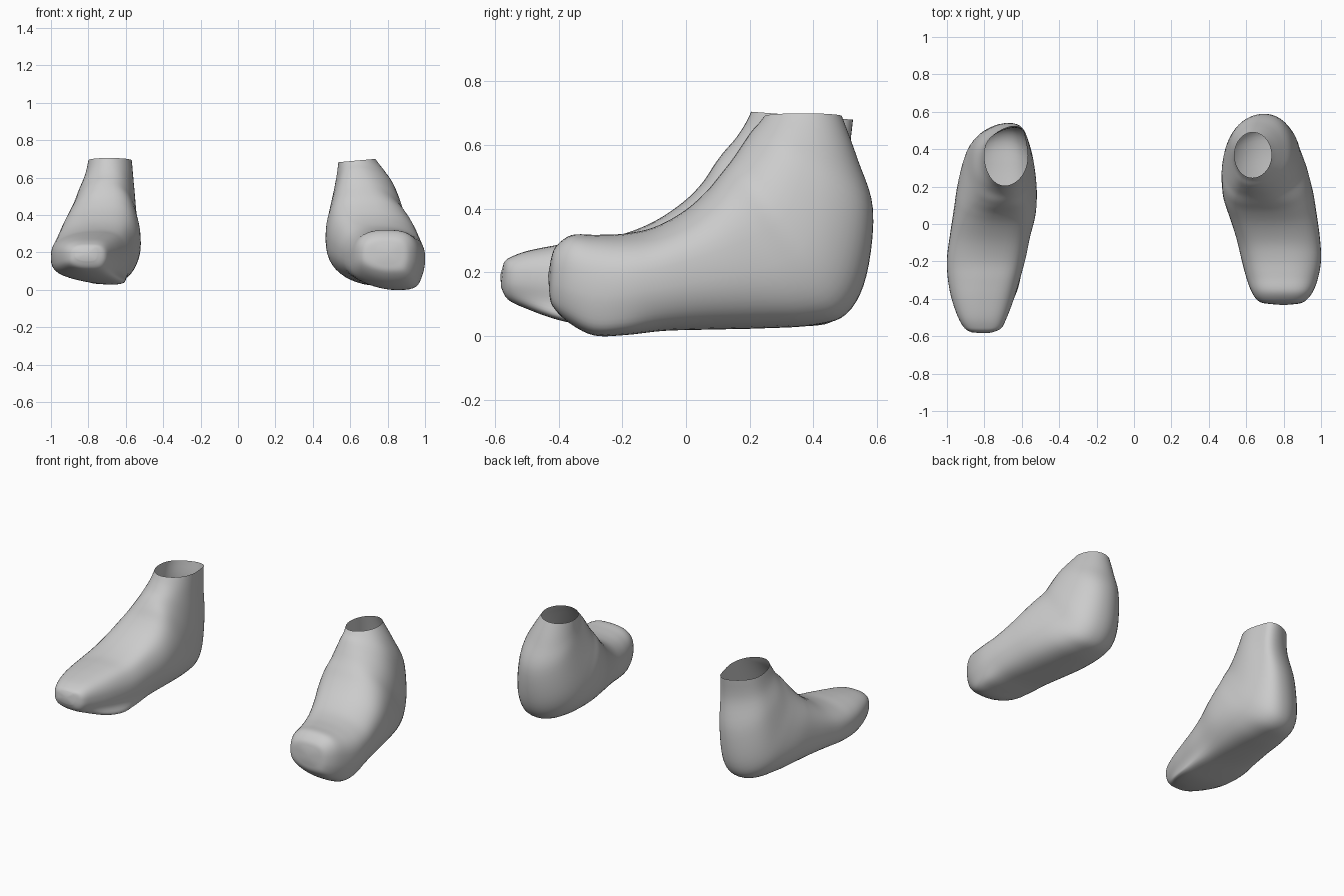
import bpy, bmesh, math
from mathutils import Vector

if "Cube" in bpy.data.objects:
    bpy.data.objects.remove(bpy.data.objects["Cube"])

SIDES = 48   # points around each ring
STEPS = 5    # rings between two sections

grey = bpy.data.materials.new("plain grey")
grey.diffuse_color = (0.6, 0.6, 0.6, 1)
grey.use_nodes = True
grey.node_tree.nodes["Principled BSDF"].inputs["Base Color"].default_value = grey.diffuse_color

# Section: upper y, z | lower y, z | left x, right x | upper x, lower x
RIGHT = [
    (-.425, .24, -.43, .14, .735, .86, .80, .80),
    (-.41, .28, -.42, .095, .67, .91, .80, .82),
    (-.36, .317, -.37, .043, .63, .955, .80, .83),
    (-.28, .318, -.29, .002, .60, .985, .79, .85),
    (-.19, .322, -.19, .003, .575, 1.0, .77, .85),
    (-.10, .342, -.07, .016, .55, .995, .74, .81),
    (-.01, .39, .07, .020, .515, .98, .71, .77),
    (.06, .45, .24, .024, .478, .96, .69, .74),
    (.11, .51, .40, .034, .468, .93, .67, .72),
    (.145, .555, .505, .07, .475, .90, .66, .71),
    (.175, .60, .567, .19, .49, .88, .65, .70),
    (.205, .645, .588, .40, .512, .84, .64, .69),
    (.23, .675, .54, .56, .527, .79, .635, .66),
    (.247, .70, .49, .70, .537, .735, .633, .635),
]
LEFT = [
    (-.572, .232, -.582, .155, -.87, -.755, -.80, -.80),
    (-.555, .246, -.56, .115, -.905, -.71, -.80, -.79),
    (-.50, .267, -.50, .085, -.94, -.68, -.80, -.76),
    (-.40, .287, -.40, .05, -.975, -.642, -.79, -.70),
    (-.30, .303, -.29, .03, -.995, -.61, -.77, -.67),
    (-.20, .32, -.17, .03, -1.0, -.58, -.75, -.68),
    (-.10, .36, -.03, .035, -.985, -.555, -.73, -.70),
    (-.01, .42, .14, .033, -.965, -.525, -.72, -.71),
    (.05, .48, .32, .03, -.945, -.52, -.71, -.71),
    (.09, .54, .46, .045, -.92, -.53, -.70, -.705),
    (.12, .58, .525, .135, -.895, -.54, -.70, -.69),
    (.155, .62, .54, .35, -.86, -.55, -.69, -.665),
    (.185, .665, .515, .54, -.82, -.56, -.69, -.64),
    (.205, .705, .525, .68, -.80, -.568, -.69, -.64),
]


def smooth_sections(rows):
    """Pass a smooth curve through the section values."""
    out = []
    for i in range(len(rows) - 1):
        quad = [rows[max(0, min(len(rows) - 1, i + k))] for k in (-1, 0, 1, 2)]
        for s in range(STEPS):
            t = s / STEPS
            out.append([b + .5 * t * (c - a + t * (2*a - 5*b + 4*c - d + t * (3*(b - c) + d - a)))
                        for a, b, c, d in zip(*quad)])
    return out + [list(rows[-1])]


def ring(row, t, inner, tilt):
    """Rounded cross-section: boxy at the toes, softer at the lower inner corner."""
    uy, uz, ly, lz, x0, x1, ux, lx = row
    mid_x, half = (x0 + x1) / 2, (x1 - x0) / 2
    flat = min(1, 2.5 * (1 - t))
    toe = max(0, 1 - t / .35) * .12
    pts = []
    for k in range(SIDES):
        a = 2 * math.pi * k / SIDES
        c, s = math.cos(a), math.sin(a)
        soft = .2 if s >= 0 else (.06 if c * inner > 0 else .16)
        p = 1 - soft * flat - toe
        c = math.copysign(abs(c) ** p, c)
        s = math.copysign(abs(s) ** p, s)
        lean = ((ux if s > 0 else lx) - mid_x) * s * s
        f = (s + 1) / 2
        pts.append(Vector((mid_x + half * c + lean * (1 - abs(c) ** 4), ly + (uy - ly) * f,
                           lz + (uz - lz) * f + tilt * half * (c - 1))))
    return pts


def make_foot(name, rows, inner, rim_tilt):
    bm = bmesh.new()
    sections = smooth_sections(rows)
    loops = []
    for i, row in enumerate(sections):
        t = i / (len(sections) - 1)
        pts = ring(row, t, inner, rim_tilt * t ** 10)
        loops.append([bm.verts.new(p) for p in pts])
    for a, b in zip(loops, loops[1:]):
        for k in range(SIDES):
            n = (k + 1) % SIDES
            bm.faces.new((a[k], a[n], b[n], b[k]))
    # closed toe tip, open ankle
    centre = sum((v.co for v in loops[0]), Vector()) / SIDES
    tip = bm.verts.new(centre + Vector((0, -.006, 0)))
    for k in range(SIDES):
        bm.faces.new((tip, loops[0][(k + 1) % SIDES], loops[0][k]))
    bmesh.ops.recalc_face_normals(bm, faces=bm.faces)
    mesh = bpy.data.meshes.new(name)
    bm.to_mesh(mesh)
    bm.free()
    mesh.materials.append(grey)
    obj = bpy.data.objects.new(name, mesh)
    bpy.context.collection.objects.link(obj)
    bpy.context.view_layer.objects.active = obj
    obj.select_set(True)
    bpy.ops.object.shade_smooth_by_angle(angle=math.radians(50))
    obj.select_set(False)


make_foot("right_foot", RIGHT, -1, .09)
make_foot("left_foot", LEFT, 1, 0)
